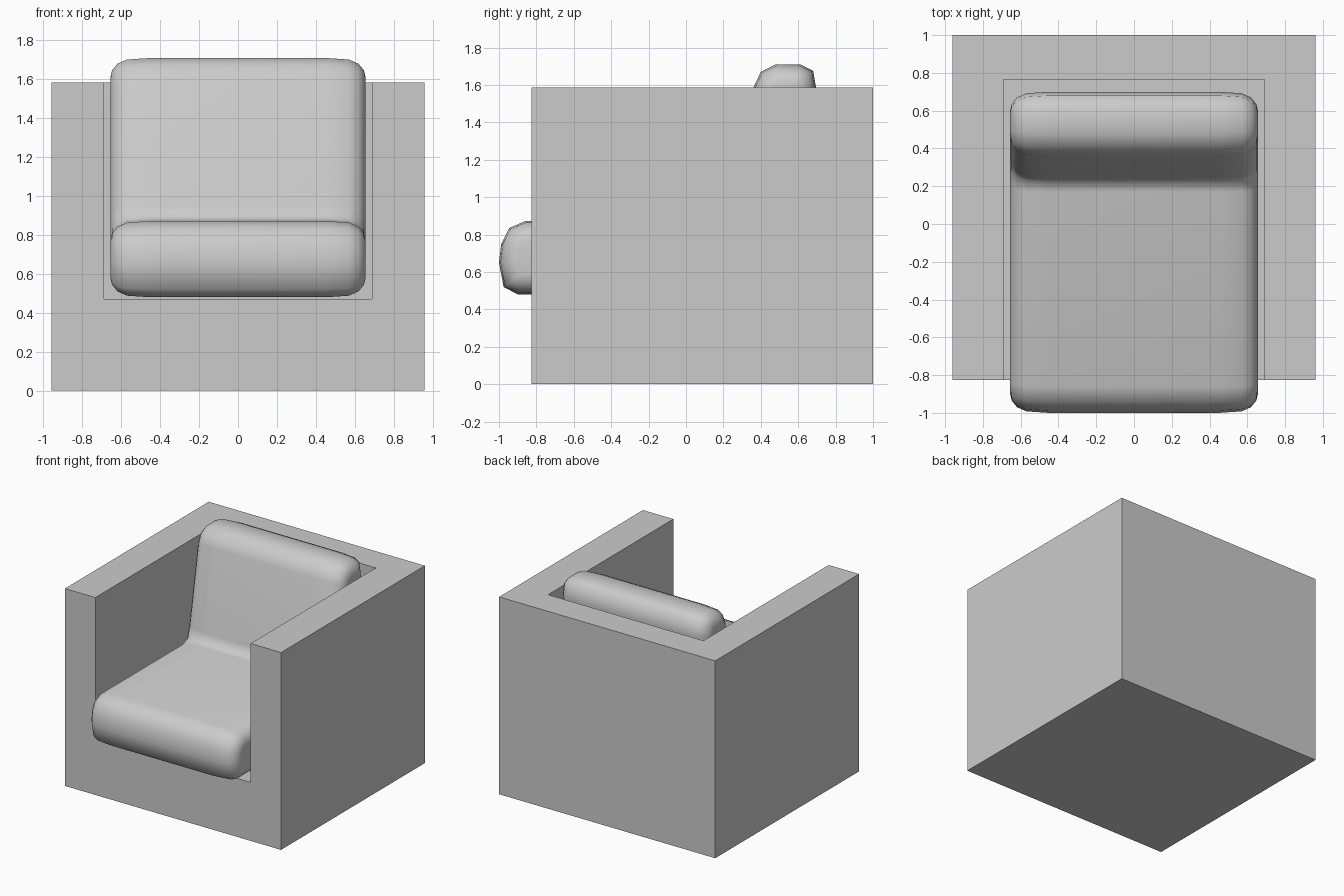
import bpy, bmesh
from mathutils import Vector

if "Cube" in bpy.data.objects:
    bpy.data.objects.remove(bpy.data.objects["Cube"])


def make_object(name, bm):
    bmesh.ops.recalc_face_normals(bm, faces=bm.faces)
    mesh = bpy.data.meshes.new(name)
    bm.to_mesh(mesh)
    bm.free()
    obj = bpy.data.objects.new(name, mesh)
    bpy.context.collection.objects.link(obj)
    return obj


def box(name, lo, hi):
    bm = bmesh.new()
    bmesh.ops.create_cube(bm, size=1)
    for v in bm.verts:
        v.co = Vector([(a + b) / 2 + c * (b - a) for a, b, c in zip(lo, hi, v.co)])
    return make_object(name, bm)


def inset(points, d):
    """Offset a counter-clockwise outline inward by d."""
    pts = [Vector(p) for p in points]
    out = []
    for i, p in enumerate(pts):
        a = (p - pts[i - 1]).normalized()
        b = (pts[(i + 1) % len(pts)] - p).normalized()
        na, nb = Vector((-a.y, a.x)), Vector((-b.y, b.x))
        out.append(p + (na + nb) * d / (1 + na.dot(nb)))
    return out


# Armchair frame: solid block with the seat well cut out
frame = box("chair_frame", (-0.96, -0.825, 0), (0.96, 1.0, 1.585))
well = box("seat_well_cutter", (-0.69, -1.2, 0.47), (0.69, 0.765, 2.0))
well.hide_render = True
cut = frame.modifiers.new("seat_well", 'BOOLEAN')
cut.operation = 'DIFFERENCE'
cut.solver = 'EXACT'
cut.object = well
bpy.context.view_layer.objects.active = frame
bpy.ops.object.modifier_apply(modifier=cut.name)
bpy.data.objects.remove(well)

# Cushion: L-shaped side profile (y, z), counter-clockwise
profile = [
    (-1.0, 0.65), (-0.975, 0.52), (-0.90, 0.48),
    (0.38, 0.48), (0.49, 0.52), (0.545, 0.62),
    (0.70, 1.56), (0.68, 1.675), (0.61, 1.71),
    (0.48, 1.71), (0.40, 1.67), (0.36, 1.585),
    (0.245, 0.95), (0.225, 0.89), (0.17, 0.872),
    (-0.86, 0.872), (-0.945, 0.835), (-0.988, 0.75),
]
# Cross-sections from side to side, shrinking at the rounded ends
half = [(0.45, 0.0), (0.57, 0.008), (0.62, 0.03), (0.648, 0.065), (0.656, 0.10)]
sections = [(-x, d) for x, d in reversed(half)] + half

bm = bmesh.new()
rings = [[bm.verts.new((x, p.x, p.y)) for p in inset(profile, d)]
         for x, d in sections]
n = len(profile)
for r0, r1 in zip(rings, rings[1:]):
    for i in range(n):
        j = (i + 1) % n
        bm.faces.new((r0[i], r0[j], r1[j], r1[i]))
bm.faces.new(rings[0])
bm.faces.new(rings[-1])
cushion = make_object("seat_and_back_cushion", bm)
for poly in cushion.data.polygons:
    poly.use_smooth = True
